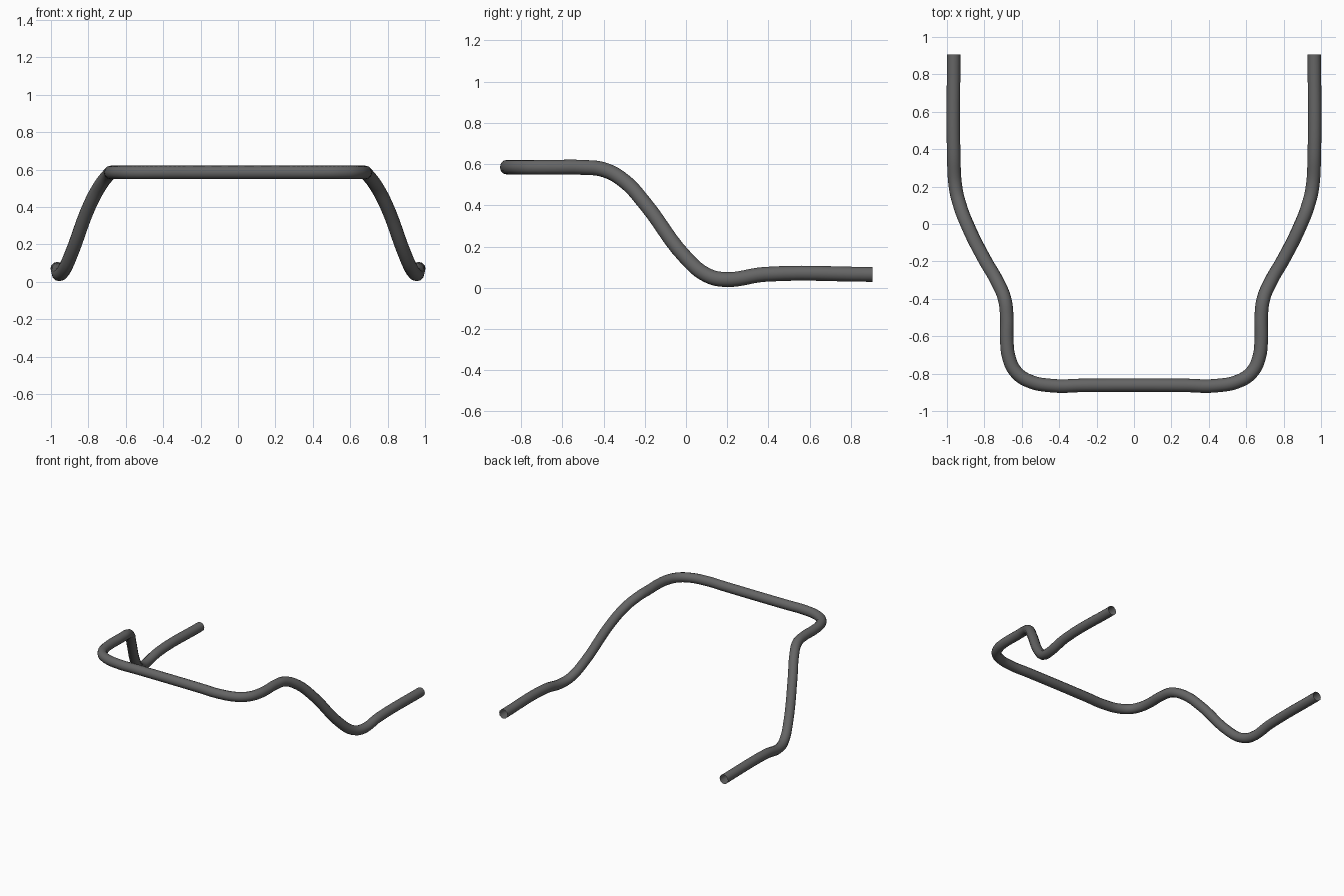
import bpy

cube = bpy.data.objects.get("Cube")
if cube:
    bpy.data.objects.remove(cube, do_unlink=True)

# Dark grey metal
metal = bpy.data.materials.new("dark_grey_metal")
metal.use_nodes = True
grey = (0.13, 0.13, 0.13, 1)
metal.diffuse_color = grey
metal.node_tree.nodes["Principled BSDF"].inputs["Base Color"].default_value = grey

# Centre line of the left half, from the rear open end to the front bar
half = [
    (0.964, 0.905, 0.065), (0.964, 0.38, 0.065), (0.953, 0.19, 0.040),
    (0.931, 0.10, 0.062), (0.893, 0.0, 0.145), (0.793, -0.2, 0.410),
    (0.735, -0.3, 0.518), (0.692, -0.4, 0.573), (0.680, -0.5, 0.584),
    (0.680, -0.63, 0.585), (0.667, -0.72, 0.585), (0.632, -0.79, 0.585),
    (0.565, -0.838, 0.585), (0.43, -0.865, 0.585), (0.28, -0.863, 0.585),
]
path = half + [(-x, y, z) for x, y, z in reversed(half)]

# Bent round tube, open at both ends
curve = bpy.data.curves.new("bent_tube", "CURVE")
curve.dimensions = "3D"
curve.bevel_depth = 0.036
curve.bevel_resolution = 4
curve.resolution_u = 6
curve.use_fill_caps = False
spline = curve.splines.new("BEZIER")
spline.bezier_points.add(len(path) - 1)
for point, co in zip(spline.bezier_points, path):
    point.co = co
    point.handle_left_type = point.handle_right_type = "AUTO"
tube = bpy.data.objects.new("bent_tube", curve)
bpy.context.collection.objects.link(tube)
curve.materials.append(metal)

# Turn the tube into a smooth mesh
bpy.ops.object.select_all(action="DESELECT")
tube.select_set(True)
bpy.context.view_layer.objects.active = tube
bpy.ops.object.convert(target="MESH")
bpy.ops.object.shade_smooth()
